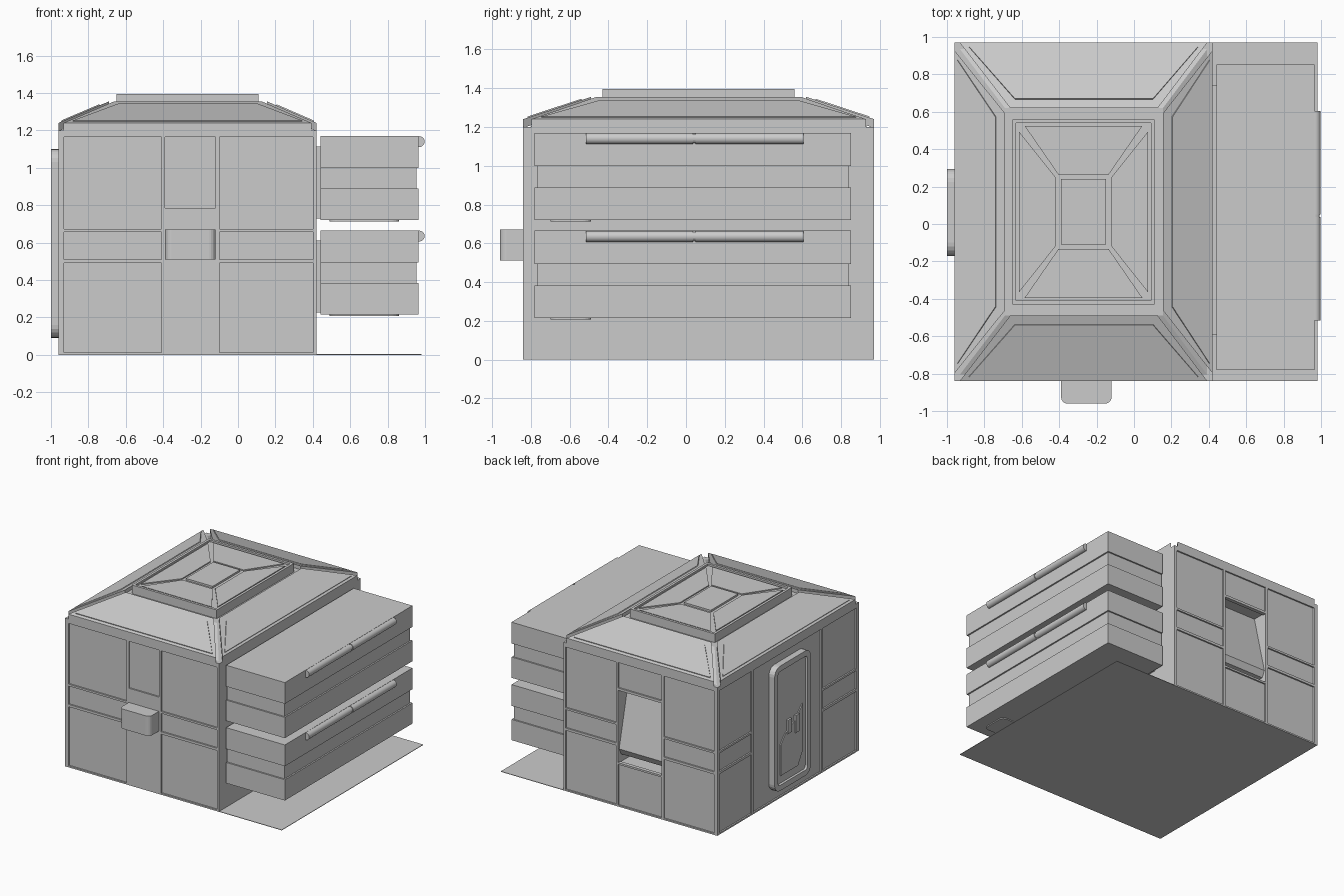
import bpy, bmesh, math
from mathutils import Vector

if "Cube" in bpy.data.objects:
    bpy.data.objects.remove(bpy.data.objects["Cube"])

grey = bpy.data.materials.new("light_grey")
grey.diffuse_color = (0.6, 0.6, 0.6, 1)
grey.use_nodes = True
grey.node_tree.nodes["Principled BSDF"].inputs["Base Color"].default_value = grey.diffuse_color


def finish(name, bm):
    bmesh.ops.recalc_face_normals(bm, faces=bm.faces)
    me = bpy.data.meshes.new(name)
    bm.to_mesh(me)
    bm.free()
    ob = bpy.data.objects.new(name, me)
    bpy.context.collection.objects.link(ob)
    me.materials.append(grey)
    return ob


def prism(name, pts, vec, inset=0, depth=0):
    """Polygon pushed along vec; optionally its original face gets an inset panel."""
    bm = bmesh.new()
    lo = [bm.verts.new(p) for p in pts]
    hi = [bm.verts.new(Vector(p) + Vector(vec)) for p in pts]
    face = bm.faces.new(lo)
    bm.faces.new(hi)
    n = len(pts)
    for i in range(n):
        bm.faces.new((lo[i], lo[(i + 1) % n], hi[(i + 1) % n], hi[i]))
    bmesh.ops.recalc_face_normals(bm, faces=bm.faces)
    if inset:
        bmesh.ops.inset_region(bm, faces=[face], thickness=inset)
        bmesh.ops.inset_region(bm, faces=[face], thickness=0.002, depth=depth)
    return finish(name, bm)


def box(name, x, y, z):
    pts = [(x[0], y[0], z[0]), (x[1], y[0], z[0]), (x[1], y[1], z[0]), (x[0], y[1], z[0])]
    return prism(name, pts, (0, 0, z[1] - z[0]))


def rounded(u, v, r, n=5):
    """Rounded rectangle outline in two coordinates."""
    out = []
    for k, (cu, cv) in enumerate([(u[1] - r, v[1] - r), (u[0] + r, v[1] - r),
                                  (u[0] + r, v[0] + r), (u[1] - r, v[0] + r)]):
        for i in range(n + 1):
            a = math.pi / 2 * (k + i / n)
            out.append((cu + r * math.cos(a), cv + r * math.sin(a)))
    return out


X0, X1, Y0, Y1 = -0.96, 0.42, -0.84, 0.97
E = 0.012  # depth of wall panels behind the ribs

# Ground sheet and body with an open hopper bay at the back
box("ground_sheet", (X0, 0.98), (Y0, Y1), (0, 0.004))
bx0, bx1, bz0, bz1 = -0.46, -0.07, 0.35, 0.95
box("body_main", (X0 + E, X1), (Y0 + E, 0.72), (0, 1.2))
box("body_back_side_a", (X0 + E, bx0), (0.72, Y1 - E), (0, 1.2))
box("body_back_side_b", (bx1, X1), (0.72, Y1 - E), (0, 1.2))
box("body_back_sill", (bx0, bx1), (0.72, Y1 - E), (0, bz0))
box("body_back_lintel", (bx0, bx1), (0.72, Y1 - E), (bz1, 1.2))
prism("hopper_flap", [(bx0, 0.955, 0.46), (bx0, 0.93, 0.41), (bx0, 0.78, 0.39), (bx0, 0.78, 0.95),
                      (bx0, 0.84, 0.95)], (bx1 - bx0, 0, 0))


# Wall ribs
def rib(name, wall, u, z):
    if wall == "front":
        box(name, u, (Y0, Y0 + 0.03), z)
    elif wall == "back":
        box(name, u, (Y1 - 0.03, Y1), z)
    else:
        box(name, (X0, X0 + 0.03), u, z)


for wall, a, b, c, d in (("front", X0, -0.40, -0.11, X1),
                         ("back", X0, -0.47, -0.06, X1),
                         ("left", Y0, -0.37, 0.52, Y1)):
    for u in ((a, a + 0.02), (b - 0.01, b + 0.01), (c - 0.01, c + 0.01), (d - 0.02, d)):
        rib(wall + "_post", wall, u, (0, 1.2))
    rib(wall + "_top_rail", wall, (a, d), (1.165, 1.2))
    rib(wall + "_bottom_rail", wall, (a, d), (0, 0.012))
    for z in ((0.49, 0.51), (0.658, 0.674)):
        rib(wall + "_rail", wall, (a, b), z)
        rib(wall + "_rail", wall, (c, d), z)
rib("front_middle_panel", "front", (-0.39, -0.12), (0.005, 0.785))
rib("back_lintel_rail", "back", (-0.46, -0.07), (0.94, 0.96))
rib("back_sill_rail", "back", (-0.46, -0.07), (0.34, 0.355))

# Front control box
prism("front_box", [(x, y, 0.51) for x, y in rounded((-0.39, -0.12), (-0.96, -0.80), 0.035)],
      (0, 0, 0.16))

# Left door with a recessed face, raised plate and handle
prism("door", [(-1.0, y, z) for y, z in rounded((-0.17, 0.295), (0.09, 1.1), 0.07)],
      (0.06, 0, 0), 0.045, -0.018)
prism("door_plate", [(-0.99, 0.2, 0.2), (-0.99, -0.02, 0.2), (-0.99, -0.08, 0.3), (-0.99, -0.08, 0.68),
                     (-0.99, 0.02, 0.58), (-0.99, 0.14, 0.52), (-0.99, 0.2, 0.45)], (0.02, 0, 0))
for i in range(2):
    y = -0.03 + 0.1 * i
    box("door_handle", (-0.998, -0.97), (y, y + 0.05), (0.48 + 0.03 * i, 0.62))

# Roof: low core, four separate sloping slabs with open hips
eave, ridge = 1.24, 1.355
rx0, rx1, ry0, ry1 = -0.69, 0.155, -0.49, 0.62
bm = bmesh.new()
lo = [bm.verts.new((x, y, 1.19)) for x, y in ((X0 + .01, Y0 + .01), (X1 - .01, Y0 + .01), (X1 - .01, Y1 - .01), (X0 + .01, Y1 - .01))]
hi = [bm.verts.new((x, y, 1.325)) for x, y in ((rx0, ry0), (rx1, ry0), (rx1, ry1), (rx0, ry1))]
bm.faces.new(lo)
bm.faces.new(hi)
for i in range(4):
    bm.faces.new((lo[i], lo[(i + 1) % 4], hi[(i + 1) % 4], hi[i]))
finish("roof_core", bm)
g = 0.028
down = (0, 0, -0.045)
for nm, ye, yr in (("front", Y0, ry0), ("back", Y1, ry1)):
    prism(nm + "_roof_slab", [(X0 + g, ye, eave), (X1 - g, ye, eave), (rx1 - g, yr, ridge),
                              (rx0 + g, yr, ridge)], down, 0.055, 0.006)
for nm, xe, xr in (("left", X0, rx0), ("right", X1, rx1)):
    prism(nm + "_roof_slab", [(xe, Y0 + g * 1.5, eave), (xe, Y1 - g * 1.5, eave),
                              (xr, ry1 - g, ridge), (xr, ry0 + g, ridge)], down, 0.055, 0.006)

# Roof hatch with four raised trapezoids and a centre plate
box("hatch_base", (-0.65, 0.11), (-0.43, 0.56), (1.3, 1.38))
ox0, ox1, oy0, oy1 = -0.615, 0.075, -0.395, 0.525
ix0, ix1, iy0, iy1 = -0.42, -0.12, -0.135, 0.265
h, t = 0.03, (0, 0, 0.014)
for ya, yb in ((oy0, iy0), (oy1, iy1)):
    prism("hatch_panel", [(ox0 + h, ya, 1.375), (ox1 - h, ya, 1.375), (ix1 - h / 2, yb, 1.375),
                          (ix0 + h / 2, yb, 1.375)], t)
for xa, xb in ((ox0, ix0), (ox1, ix1)):
    prism("hatch_panel", [(xa, oy0 + h, 1.375), (xa, oy1 - h, 1.375), (xb, iy1 - h / 2, 1.375),
                          (xb, iy0 + h / 2, 1.375)], t)
box("hatch_centre", (-0.39, -0.15), (-0.11, 0.24), (1.375, 1.395))
for s in ((-0.65, -0.63), (0.09, 0.11)):
    box("hatch_rim", s, (-0.43, 0.56), (1.37, 1.395))
for s in ((-0.43, -0.41), (0.54, 0.56)):
    box("hatch_rim", (-0.65, 0.11), s, (1.37, 1.395))

# Two side crates with groove band, wall mount, bar handle and foot plate
for z in (0.215, 0.72):
    for a, b in ((0, 0.168), (0.278, 0.45)):
        box("crate_shell", (0.44, 0.966), (-0.78, 0.852), (z + a, z + b))
    box("crate_band", (0.44, 0.954), (-0.768, 0.84), (z + 0.16, z + 0.29))
    box("crate_mount", (0.41, 0.45), (-0.59, 0.74), (z + 0.01, z + 0.395))
    prism("crate_foot", [(x, y, z - 0.008) for x, y in rounded((0.49, 0.86), (-0.7, -0.49), 0.04)],
          (0, 0, 0.02))
    for ya, yb in ((-0.515, 0.037), (0.05, 0.605)):
        bpy.ops.mesh.primitive_cylinder_add(vertices=20, radius=0.029, depth=yb - ya,
                                            location=(0.969, (ya + yb) / 2, z + 0.42),
                                            rotation=(math.pi / 2, 0, 0))
        ob = bpy.context.object
        ob.name = "crate_handle"
        ob.data.materials.append(grey)
        bpy.ops.object.shade_smooth_by_angle()
    bpy.ops.mesh.primitive_cylinder_add(vertices=20, radius=0.024, depth=0.04,
                                        location=(0.969, 0.043, z + 0.42), rotation=(math.pi / 2, 0, 0))
    bpy.context.object.name = "crate_handle_joint"
    bpy.context.object.data.materials.append(grey)
